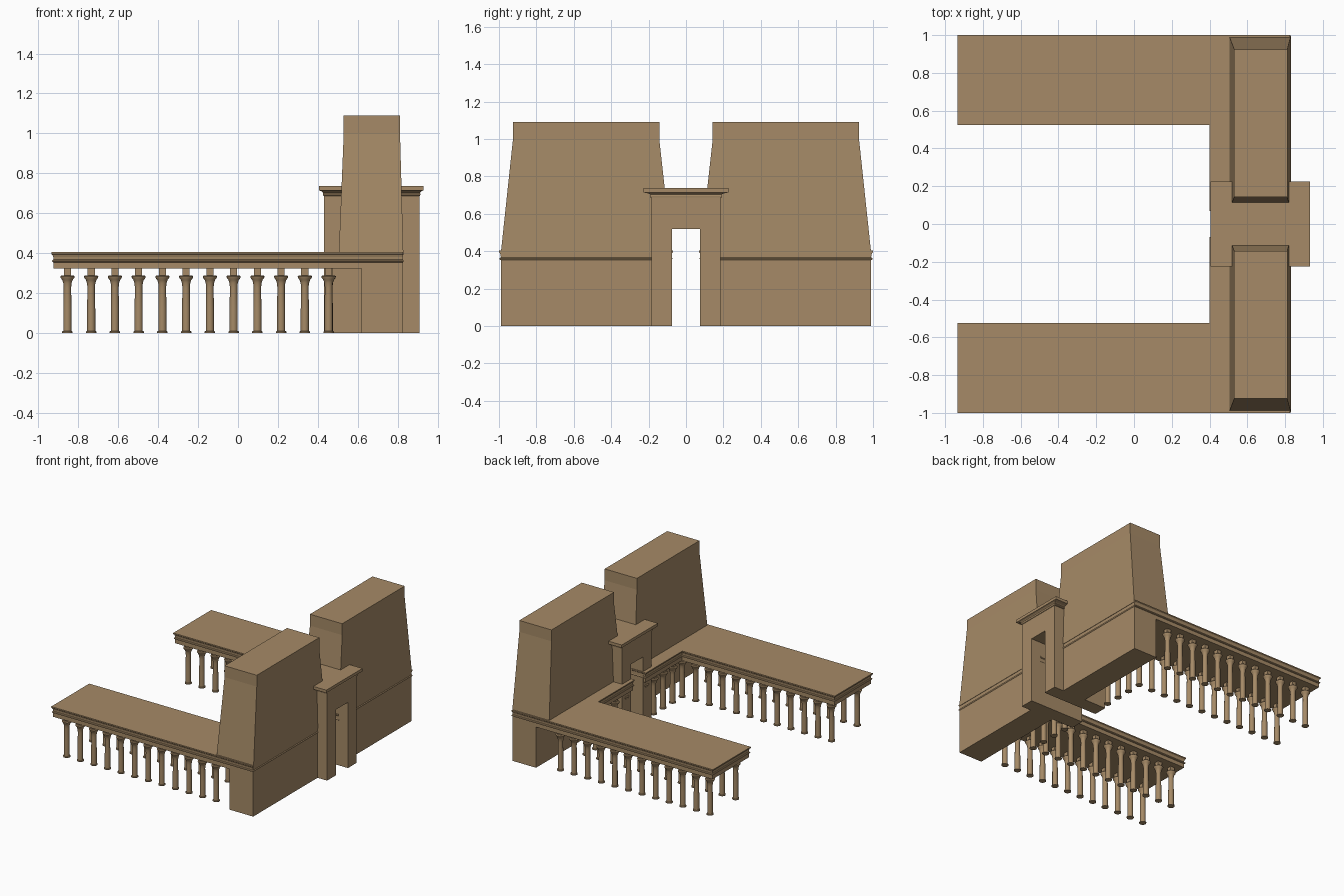
import bpy, bmesh, math

cube = bpy.data.objects.get("Cube")
if cube:
    bpy.data.objects.remove(cube, do_unlink=True)

stone = bpy.data.materials.new("sandstone")
stone.use_nodes = True
STONE = (0.38, 0.255, 0.135, 1)
stone.diffuse_color = STONE
stone.node_tree.nodes["Principled BSDF"].inputs["Base Color"].default_value = STONE


def loft(name, rings, smooth=False):
    """Skin a stack of equal-length rings and cap both ends."""
    bm = bmesh.new()
    rows = [[bm.verts.new(p) for p in ring] for ring in rings]
    for low, high in zip(rows, rows[1:]):
        for i in range(len(low)):
            j = (i + 1) % len(low)
            bm.faces.new((low[i], low[j], high[j], high[i]))
    bm.faces.new(rows[0])
    bm.faces.new(rows[-1])
    bmesh.ops.recalc_face_normals(bm, faces=bm.faces)
    mesh = bpy.data.meshes.new(name)
    bm.to_mesh(mesh)
    bm.free()
    mesh.materials.append(stone)
    obj = bpy.data.objects.new(name, mesh)
    bpy.context.collection.objects.link(obj)
    if smooth:
        bpy.ops.object.select_all(action='DESELECT')
        obj.select_set(True)
        bpy.context.view_layer.objects.active = obj
        bpy.ops.object.shade_smooth_by_angle(angle=math.radians(35))
    return obj


def rect(x0, x1, y0, y1, z):
    return [(x0, y0, z), (x1, y0, z), (x1, y1, z), (x0, y1, z)]


def box(name, x0, x1, y0, y1, z0, z1):
    return loft(name, [rect(x0, x1, y0, y1, z) for z in (z0, z1)])


# Entablature section: height, outward offset, offset on the outer gate wall
entablature = [(0.322, 0, 0), (0.353, 0, 0), (0.355, 0.005, 0.003),
               (0.36, 0.008, 0.005), (0.365, 0.005, 0.003), (0.367, 0, 0),
               (0.38, 0.001, 0), (0.389, 0.004, 0), (0.395, 0.01, 0), (0.404, 0.01, 0)]


def roof_ring(s, z, d, e):
    west, east, inner = -0.925 - d, 0.826 + e, 0.41 - d
    plan = [(west, 0.535 - d), (inner, 0.535 - d), (inner, 0.08 - d),
            (east, 0.08 - d), (east, 0.99 + d), (west, 0.99 + d)]
    return [(x, s * y, z) for x, y in plan]


for side, s in (("left", -1), ("right", 1)):
    loft(side + "_portico_roof", [roof_ring(s, *p) for p in entablature])
    box(side + "_gate_wall", 0.62, 0.826, s * 0.078, s * 0.99, 0, 0.33)

    # Battered tower with a short upright top
    tower = [(0.39, 0.505, 0.829, 0.075, 0.99), (1.0, 0.53, 0.812, 0.143, 0.925),
             (1.09, 0.53, 0.812, 0.143, 0.925)]
    loft(side + "_tower", [rect(x0, x1, s * y0, s * y1, z) for z, x0, x1, y0, y1 in tower])
    box(side + "_gate_jamb", 0.43, 0.91, s * 0.075, s * 0.185, 0, 0.53)

# Gate lintel and flared cornice
box("gate_lintel", 0.43, 0.91, -0.185, 0.185, 0.52, 0.69)
flare = [(0.686, 0), (0.688, 0.15), (0.695, 0.2), (0.702, 0.12), (0.707, 0.3),
         (0.711, 0.6), (0.714, 1), (0.737, 1)]
loft("gate_cornice", [rect(0.43 - 0.025 * f, 0.91 + 0.021 * f,
                           -0.185 - 0.041 * f, 0.185 + 0.041 * f, z) for z, f in flare])

# Column: foot, shaft, flared capital
shape = [(0, 0.026), (0.007, 0.026), (0.009, 0.0205), (0.12, 0.0205), (0.225, 0.0185),
         (0.25, 0.021), (0.265, 0.026), (0.275, 0.034), (0.283, 0.036), (0.288, 0.03)]
SIDES = 16
turns = [2 * math.pi * i / SIDES for i in range(SIDES)]
column = loft("column", [[(r * math.cos(a), r * math.sin(a), z) for a in turns]
                         for z, r in shape], smooth=True)
block = box("column_block", -0.018, 0.018, -0.018, 0.018, 0.286, 0.325)

# Double rows under each wing, and a single row in front of the gate wall
STEP = 0.119
spots = [(-0.855 + STEP * i, y) for i in range(12) for y in (0.92, 0.6)]
spots += [(0.455, 0.6 - STEP * i) for i in range(1, 5)]
spots = [(x, s * y) for x, y in spots for s in (-1, 1)]
for n, (x, y) in enumerate(spots):
    for part in (column, block):
        obj = part
        if n:
            obj = part.copy()
            bpy.context.collection.objects.link(obj)
        obj.location = (x, y, 0)
